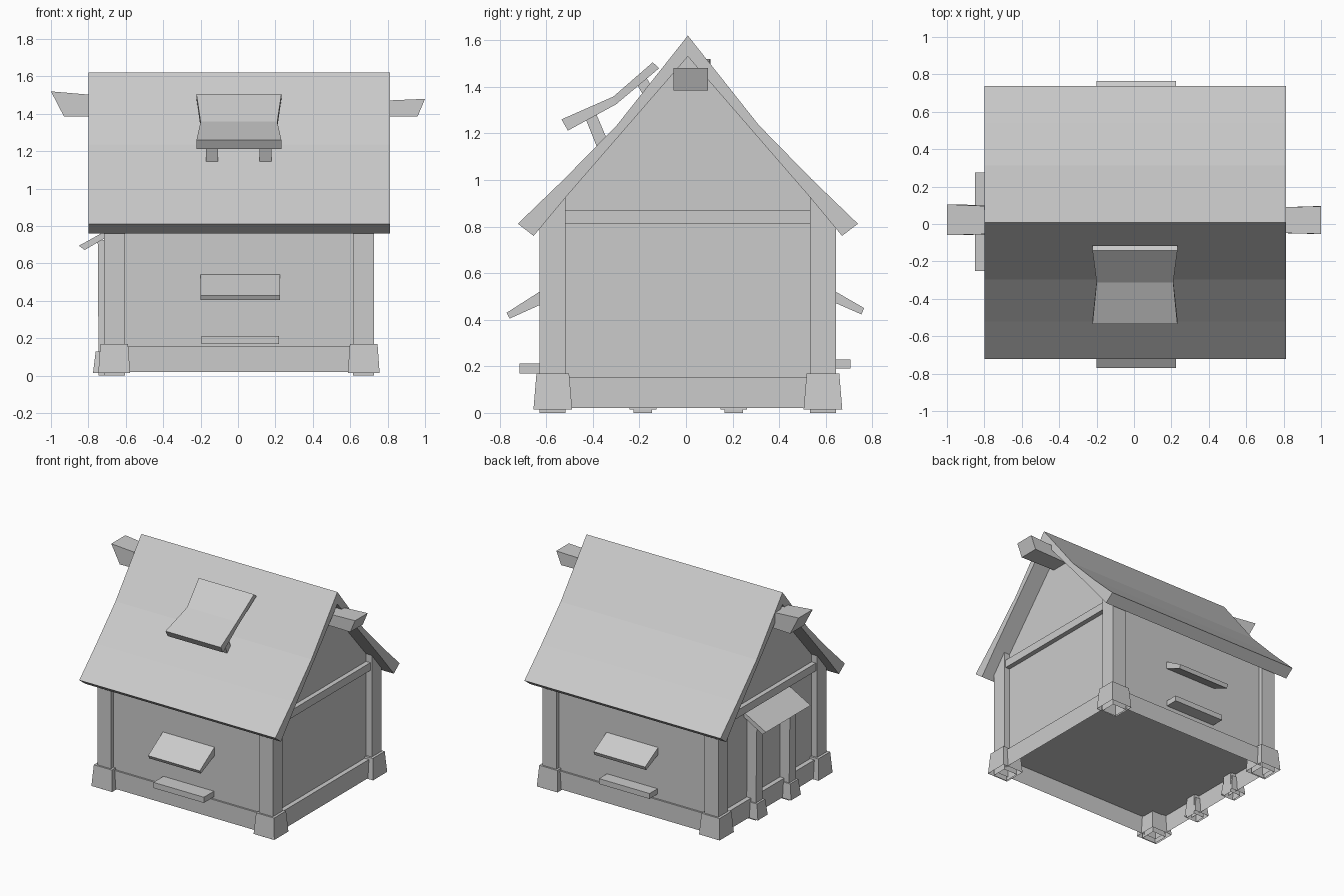
import bpy, bmesh

if "Cube" in bpy.data.objects:
    bpy.data.objects.remove(bpy.data.objects["Cube"])

CX, CY = 0.005, 0.008   # centre of the house body


def make(name, verts, faces):
    me = bpy.data.meshes.new(name)
    bm = bmesh.new()
    vs = [bm.verts.new(v) for v in verts]
    for f in faces:
        bm.faces.new([vs[i] for i in f])
    bmesh.ops.recalc_face_normals(bm, faces=bm.faces)
    bm.to_mesh(me)
    bm.free()
    ob = bpy.data.objects.new(name, me)
    bpy.context.collection.objects.link(ob)
    return ob


def loft(name, a, b, caps=(True, True)):
    """Join two matching loops of points, with optional end caps."""
    n = len(a)
    faces = [(i, (i + 1) % n, (i + 1) % n + n, i + n) for i in range(n)]
    if caps[0]:
        faces.append(tuple(range(n))[::-1])
    if caps[1]:
        faces.append(tuple(range(n, 2 * n)))
    return make(name, list(a) + list(b), faces)


def prism_x(name, prof, x0, x1):
    """Extrude a (y, z) profile along x."""
    return loft(name, [(x0, y, z) for y, z in prof], [(x1, y, z) for y, z in prof])


def box(name, x0, x1, y0, y1, z0, z1):
    return prism_x(name, [(y0, z0), (y1, z0), (y1, z1), (y0, z1)], x0, x1)


def rect(x0, x1, y0, y1, z):
    return [(x0, y0, z), (x1, y0, z), (x1, y1, z), (x0, y1, z)]


def foot(name, cx, cy, bx, by, tx, ty, z0, z1):
    """Tapered open-bottomed block."""
    loft(name, rect(cx - bx, cx + bx, cy - by, cy + by, z0),
         rect(cx - tx, cx + tx, cy - ty, cy + ty, z1), (False, True))


# roof: one slab with a slightly flared outer slope
half = [(0.305, 1.235), (0.53, 1.005), (0.73, 0.812)]
inner = [(0.662, 0.76), (0.525, 0.925)]
prof = ([(0, 1.62)] + half + inner + [(0, 1.53)]
        + [(-y, z) for y, z in inner[::-1]] + [(-y, z) for y, z in half[::-1]])
prism_x("roof", [(y + CY, z) for y, z in prof], -0.80, 0.812)

# walls with gables; underside is the raised floor
prism_x("walls", [(CY - 0.605, 0.15), (CY + 0.605, 0.15), (CY + 0.605, 0.85),
                  (CY, 1.54), (CY - 0.605, 0.85)], CX - 0.675, CX + 0.675)

# hollow base skirt
sx, sy = 0.71, 0.618
outer0 = rect(CX - sx, CX + sx, CY - sy, CY + sy, 0.02)
outer1 = rect(CX - sx, CX + sx, CY - sy, CY + sy, 0.155)
inner1 = rect(CX - 0.67, CX + 0.67, CY - 0.6, CY + 0.6, 0.155)
q = [(i, (i + 1) % 4, (i + 1) % 4 + 4, i + 4) for i in range(4)]
make("base_skirt", outer0 + outer1 + inner1, q + [tuple(k + 4 for k in f) for f in q])

for sxn in (-1, 1):
    # tie beam across each gable
    xs = sorted((CX + sxn * 0.66, CX + sxn * 0.71))
    box("gable_beam", xs[0], xs[1], CY - 0.53, CY + 0.53, 0.81, 0.868)
    for syn in (-1, 1):
        # corner post, top cut to the roof slope
        x0, x1 = sorted((CX + sxn * 0.61, CX + sxn * 0.722))
        yi, yo = CY + syn * 0.525, CY + syn * 0.637
        loft("corner_post",
             [(x0, yi, 0), (x1, yi, 0), (x1, yo, 0), (x0, yo, 0)],
             [(x0, yi, 0.935), (x1, yi, 0.935), (x1, yo, 0.81), (x0, yo, 0.81)],
             (False, True))
        foot("post_foot", CX + sxn * 0.667, CY + syn * 0.58,
             0.085, 0.083, 0.074, 0.07, 0.015, 0.17)

# ridge beam ends, widening outward
def beam_loop(x_top, x_bot, y0, y1, z_top):
    return [(x_top, y0, z_top), (x_top, y1, z_top), (x_bot, y1, 1.385), (x_bot, y0, 1.385)]

loft("ridge_beam_left", beam_loop(-0.65, -0.65, -0.05, 0.09, 1.49),
     beam_loop(-1.0, -0.93, -0.06, 0.105, 1.52))
loft("ridge_beam_right", beam_loop(0.65, 0.65, -0.045, 0.085, 1.465),
     beam_loop(1.0, 0.96, -0.053, 0.095, 1.48))

# window hoods and sills, front and back
prism_x("front_hood", [(-0.59, 0.545), (-0.77, 0.43), (-0.757, 0.405), (-0.59, 0.48)], -0.2, 0.225)
prism_x("back_hood", [(0.6, 0.545), (0.765, 0.45), (0.753, 0.423), (0.6, 0.49)], -0.2, 0.225)
box("front_sill", -0.195, 0.22, -0.715, -0.59, 0.17, 0.212)
box("back_sill", -0.195, 0.22, 0.6, 0.707, 0.19, 0.23)

# door frame on the left side with a tilted hood
for y in (-0.185, 0.205):
    loft("door_post", rect(-0.745, -0.66, y - 0.04, y + 0.04, 0.0),
         rect(-0.75, -0.66, y - 0.034, y + 0.034, 0.725), (False, True))
    foot("door_foot", -0.715, y, 0.06, 0.058, 0.046, 0.048, 0.015, 0.13)
hood = [(-0.85, 0.695), (-0.66, 0.80), (-0.66, 0.765), (-0.82, 0.672)]
loft("door_hood", [(x, -0.25, z) for x, z in hood], [(x, 0.275, z) for x, z in hood])

# bent roof hatch: cross-sections (half width, top y/z, bottom y/z)
secs = [(0.227, -0.535, 1.26, -0.507, 1.212),
        (0.205, -0.312, 1.358, -0.30, 1.325),
        (0.227, -0.143, 1.505, -0.115, 1.48)]
verts, faces = [], []
for w, ty, tz, by, bz in secs:
    verts += [(CX - w, ty, tz), (CX + w, ty, tz), (CX + w, by, bz), (CX - w, by, bz)]
for s in (0, 4):
    faces += [(s + i, s + (i + 1) % 4, s + (i + 1) % 4 + 4, s + i + 4) for i in range(4)]
make("roof_hatch", verts, faces + [(3, 2, 1, 0), (8, 9, 10, 11)])

# struts carrying the hatch
for s in (-1, 1):
    x = CX + s * 0.143
    prism_x("hatch_lower_strut", [(-0.43, 1.26), (-0.386, 1.285), (-0.335, 1.165), (-0.378, 1.13)],
            x - 0.032, x + 0.032)
    prism_x("hatch_upper_strut", [(-0.21, 1.41), (-0.17, 1.44), (-0.13, 1.37), (-0.17, 1.34)],
            x - 0.032, x + 0.032)
